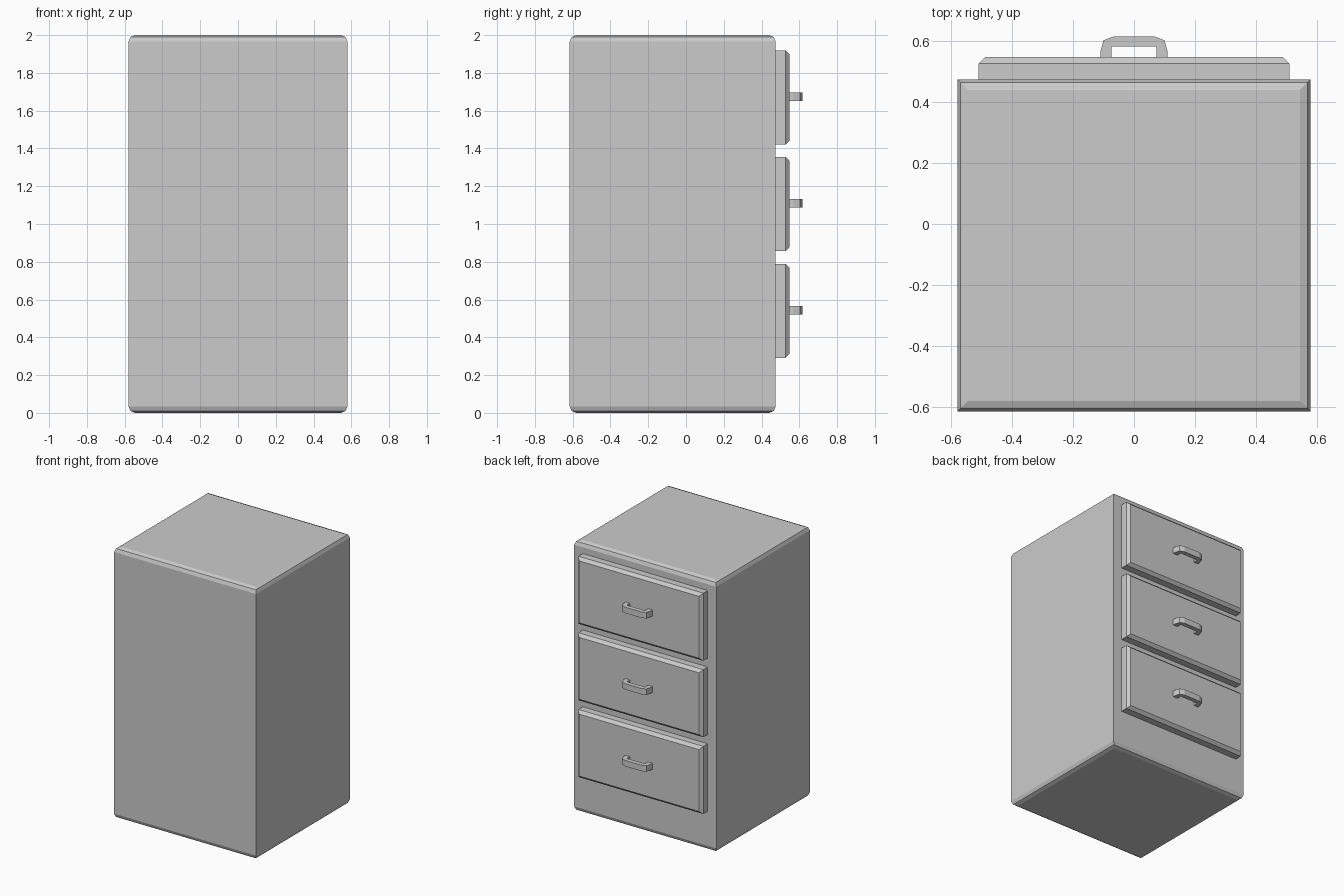
import bpy
import bmesh
from mathutils import Vector

if "Cube" in bpy.data.objects:
    bpy.data.objects.remove(bpy.data.objects["Cube"])


def finish(name, bm):
    bmesh.ops.recalc_face_normals(bm, faces=bm.faces)
    mesh = bpy.data.meshes.new(name)
    bm.to_mesh(mesh)
    bm.free()
    obj = bpy.data.objects.new(name, mesh)
    bpy.context.collection.objects.link(obj)
    return obj


def bevelled_box(name, lo, hi, bevel, segments, normals):
    """Box whose faces pointing along the given normals get bevelled rims."""
    lo, hi = Vector(lo), Vector(hi)
    bm = bmesh.new()
    bmesh.ops.create_cube(bm, size=1)
    bmesh.ops.scale(bm, vec=hi - lo, verts=bm.verts)
    bmesh.ops.translate(bm, vec=(lo + hi) / 2, verts=bm.verts)
    bm.normal_update()
    rims = {e for f in bm.faces for n in normals
            if f.normal.dot(Vector(n)) > 0.9 for e in f.edges}
    bmesh.ops.bevel(bm, geom=list(rims), offset=bevel, segments=segments,
                    profile=0.5, affect='EDGES', clamp_overlap=True)
    return finish(name, bm)


def pull_handle(name, z, thickness):
    """Bow handle: half outline in plan, mirrored in x and extruded in z."""
    outer = [(0.11, 0.54), (0.11, 0.566), (0.10, 0.603), (0.066, 0.616)]
    inner = [(0.074, 0.583), (0.074, 0.54)]
    left = [(-x, y) for x, y in reversed(outer)]
    left_inner = [(-x, y) for x, y in reversed(inner)]
    outline = outer + left + left_inner + inner
    bm = bmesh.new()
    face = bm.faces.new([bm.verts.new((x, y, z - thickness / 2)) for x, y in outline])
    ext = bmesh.ops.extrude_face_region(bm, geom=[face], use_keep_orig=True)
    top = [v for v in ext['geom'] if isinstance(v, bmesh.types.BMVert)]
    bmesh.ops.translate(bm, vec=(0, 0, thickness), verts=top)
    return finish(name, bm)


# Cabinet body with rounded top and bottom rims
bevelled_box("cabinet_body", (-0.58, -0.616, 0), (0.58, 0.475, 2),
             0.035, 2, [(0, 0, 1), (0, 0, -1)])

# Three drawers on the +y side, each with a chamfered front and a handle
for i, z in enumerate((0.54, 1.106, 1.67), 1):
    bevelled_box(f"drawer_front_{i}", (-0.51, 0.465, z - 0.249), (0.51, 0.548, z + 0.249),
                 0.021, 1, [(0, 1, 0)])
    pull_handle(f"drawer_handle_{i}", z + 0.004, 0.044)
